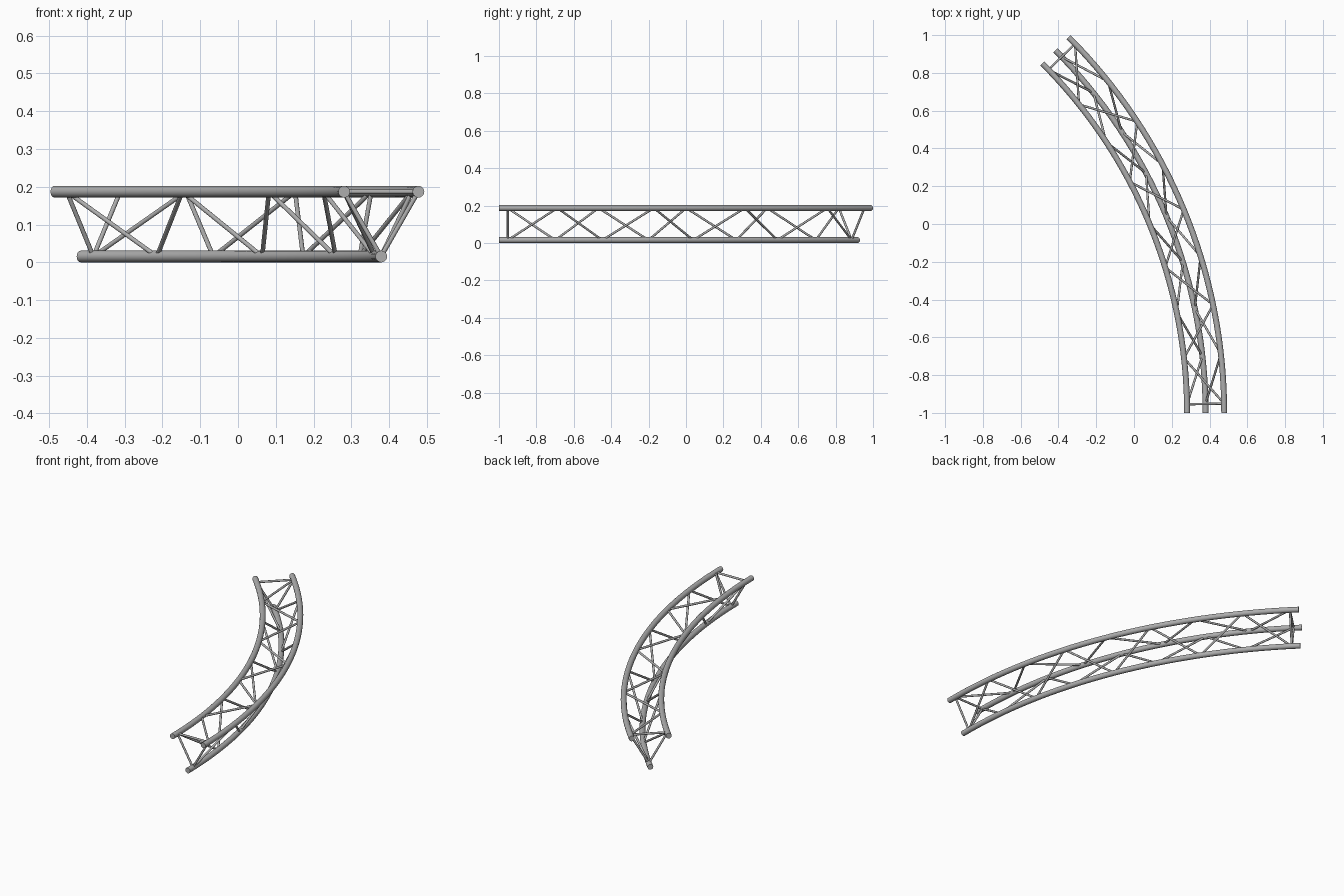
import bpy, bmesh
from math import radians, cos, sin, pi
from mathutils import Vector, Matrix

if "Cube" in bpy.data.objects:
    bpy.data.objects.remove(bpy.data.objects["Cube"])

# Centre of the arc, chord layout and brace spacing
CENTRE = Vector((-2.335, -1.0, 0.0))
SWEEP = radians(45)
TUBE_R, BRACE_R = 0.0155, 0.006
CHORDS = {"inner": (2.616, 0.187), "outer": (2.8125, 0.187), "bottom": (2.714, 0.0155)}
BAYS = 8
MARGIN = radians(1)

metal = bpy.data.materials.new("aluminium_grey")
metal.use_nodes = True
GREY = (0.42, 0.42, 0.42, 1)
metal.diffuse_color = GREY
metal.node_tree.nodes["Principled BSDF"].inputs["Base Color"].default_value = GREY


def finish(bm, name):
    bmesh.ops.recalc_face_normals(bm, faces=bm.faces)
    mesh = bpy.data.meshes.new(name)
    bm.to_mesh(mesh)
    bm.free()
    mesh.materials.append(metal)
    obj = bpy.data.objects.new(name, mesh)
    bpy.context.collection.objects.link(obj)
    bpy.ops.object.select_all(action='DESELECT')
    obj.select_set(True)
    bpy.context.view_layer.objects.active = obj
    bpy.ops.object.shade_smooth_by_angle(angle=radians(40))


def chord(name, radius, z):
    """Round tube swept along the arc, closed at both ends."""
    bm = bmesh.new()
    place = Matrix.Translation(CENTRE + Vector((radius, 0, z))) @ Matrix.Rotation(pi / 2, 4, 'X')
    bmesh.ops.create_circle(bm, segments=20, radius=TUBE_R, matrix=place)
    bmesh.ops.spin(bm, geom=bm.verts[:] + bm.edges[:], cent=CENTRE, axis=(0, 0, 1),
                   angle=SWEEP, steps=32, use_duplicate=False)
    bmesh.ops.holes_fill(bm, edges=[e for e in bm.edges if e.is_boundary], sides=0)
    finish(bm, name)


def node(name, k):
    """Point on a chord's axis at bay number k."""
    radius, z = CHORDS[name]
    a = MARGIN + (SWEEP - 2 * MARGIN) * k / BAYS
    return CENTRE + Vector((radius * cos(a), radius * sin(a), z))


def rod(bm, p, q):
    d = q - p
    place = Matrix.Translation((p + q) / 2) @ d.to_track_quat('Z', 'Y').to_matrix().to_4x4()
    bmesh.ops.create_cone(bm, cap_ends=True, segments=12, radius1=BRACE_R, radius2=BRACE_R,
                          depth=d.length, matrix=place)


# Three main chords
for name, (radius, z) in CHORDS.items():
    chord(name + "_chord", radius, z)

# Zigzag braces on each face of the triangle; the first chord holds the even nodes
FACES = [("bottom", "outer"), ("inner", "bottom"), ("outer", "inner")]
for pair in FACES:
    bm = bmesh.new()
    for k in range(BAYS):
        rod(bm, node(pair[k % 2], k), node(pair[(k + 1) % 2], k + 1))
    finish(bm, "_".join(pair) + "_braces")

# Triangular frames near both ends
for label, k in (("front", 0), ("back", BAYS)):
    bm = bmesh.new()
    for a, b in FACES:
        rod(bm, node(a, k), node(b, k))
    finish(bm, label + "_end_frame")
